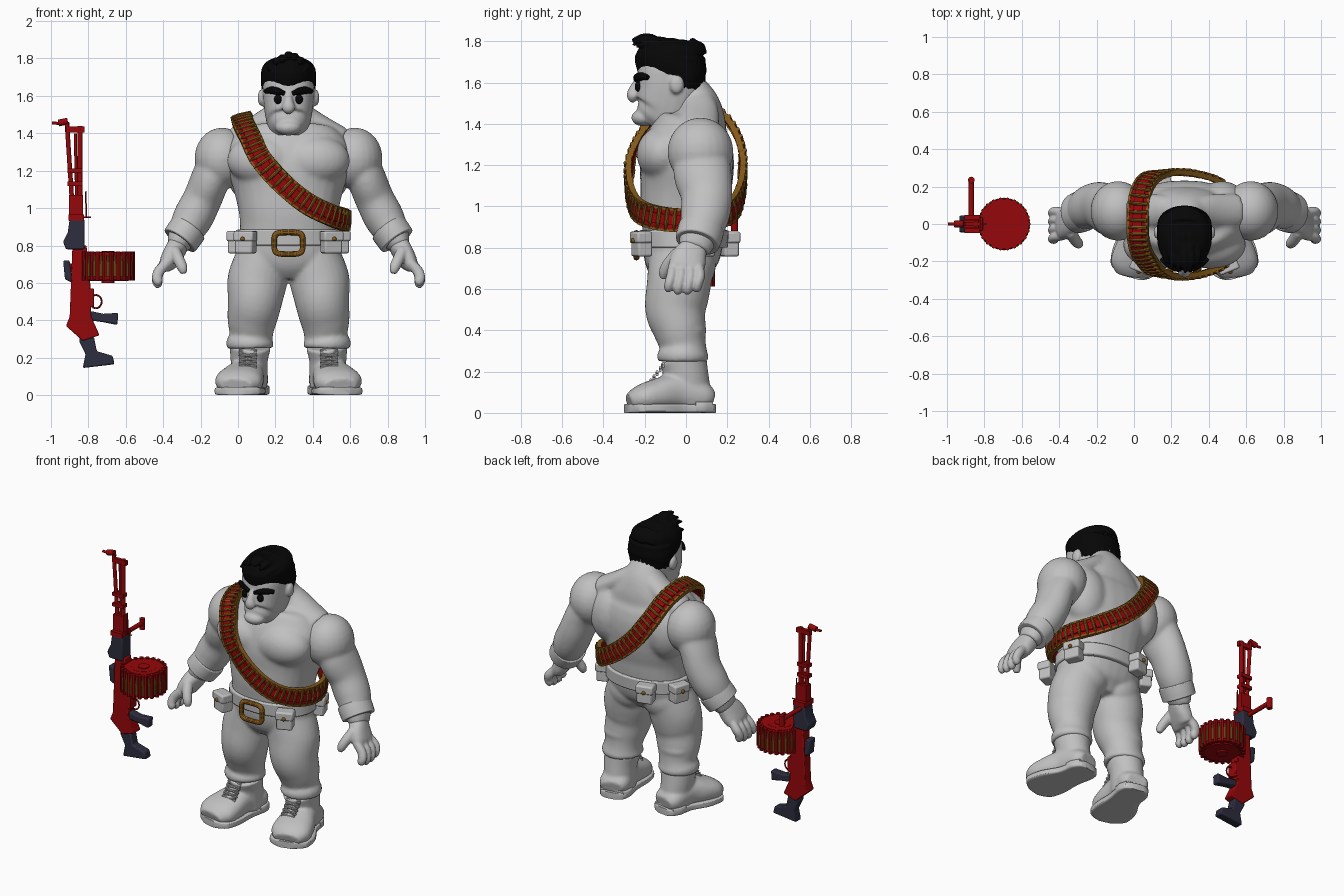
import bpy, bmesh, math, random
from mathutils import Vector, Matrix

cube = bpy.data.objects.get("Cube")
if cube:
    bpy.data.objects.remove(cube)
random.seed(4)
CX = 0.27  # centre line of the figure


def material(name, r, g, b):
    m = bpy.data.materials.new(name)
    m.use_nodes = True
    m.diffuse_color = (r, g, b, 1)
    m.node_tree.nodes["Principled BSDF"].inputs["Base Color"].default_value = (r, g, b, 1)
    return m


CLAY = material("pale clay", .53, .53, .53)
BLACK = material("hair black", .002, .002, .002)
RED = material("deep red", .3, .002, .003)
GOLD = material("old brass", .23, .1, .01)
SLATE = material("slate grip", .026, .026, .05)


def finish(name, bm, mat, x=CX, mirror=False, voxel=0, bevel=0, relax=4):
    """Turn a bmesh into a named object with its modifiers."""
    bmesh.ops.recalc_face_normals(bm, faces=bm.faces)
    me = bpy.data.meshes.new(name)
    bm.to_mesh(me)
    bm.free()
    me.materials.append(mat)
    me.polygons.foreach_set("use_smooth", [True] * len(me.polygons))
    me.set_sharp_from_angle(angle=math.radians(35))
    ob = bpy.data.objects.new(name, me)
    ob.location.x = x
    bpy.context.scene.collection.objects.link(ob)
    if mirror:
        ob.modifiers.new("Mirror", 'MIRROR').use_mirror_merge = False
    if voxel:
        r = ob.modifiers.new("Remesh", 'REMESH')
        r.mode, r.voxel_size, r.use_smooth_shade = 'VOXEL', voxel, True
        s = ob.modifiers.new("Smooth", 'SMOOTH')
        s.factor, s.iterations = .5, relax
    if bevel:
        b = ob.modifiers.new("Bevel", 'BEVEL')
        b.width, b.segments, b.limit_method = bevel, 2, 'ANGLE'


def spline(pts, steps=5, closed=False):
    """Catmull-Rom through vectors of any length."""
    P, n, out = [Vector(p) for p in pts], len(pts), []
    for i in range(n if closed else n - 1):
        k = [(i + j) % n if closed else min(max(i + j, 0), n - 1) for j in (-1, 0, 1, 2)]
        a, b, c, d = (P[j] for j in k)
        for s in range(steps):
            t = s / steps
            out.append((b * 2 + (c - a) * t + (a * 2 - b * 5 + c * 4 - d) * t * t
                        + (b * 3 - a - c * 3 + d) * t ** 3) / 2)
    return out if closed else out + [P[-1]]


def tube(bm, pts, power=2, sides=28):
    """Loft of rings (x, y, z, half width, half depth) along a path."""
    rows, prev = spline(pts), None
    pos = [Vector(r[:3]) for r in rows]
    for i, row in enumerate(rows):
        t = (pos[min(i + 1, len(pos) - 1)] - pos[max(i - 1, 0)]).normalized()
        u = (Vector((1, 0, 0)) - t * t.x).normalized()
        v = t.cross(u)
        ring = []
        for k in range(sides):
            c, s = math.cos(math.tau * k / sides), math.sin(math.tau * k / sides)
            c = math.copysign(abs(c) ** (2 / power), c) * row[3]
            s = math.copysign(abs(s) ** (2 / power), s) * row[4]
            ring.append(bm.verts.new(pos[i] + u * c + v * s))
        if prev:
            for k in range(sides):
                j = (k + 1) % sides
                bm.faces.new((prev[k], prev[j], ring[j], ring[k]))
        else:
            bm.faces.new(ring[::-1])
        prev = ring
    bm.faces.new(prev)


def ball(bm, c, r):
    bmesh.ops.create_uvsphere(bm, u_segments=24, v_segments=14, radius=1,
                              matrix=Matrix.Translation(c) @ Matrix.Diagonal((*r, 1)))


def rod(bm, a, b, r, r2=None, sides=14):
    a, b = Vector(a), Vector(b)
    m = Matrix.Translation((a + b) / 2) @ (b - a).to_track_quat('Z', 'Y').to_matrix().to_4x4()
    bmesh.ops.create_cone(bm, cap_ends=True, segments=sides, radius1=r, radius2=r if r2 is None else r2,
                          depth=(b - a).length, matrix=m)


def block(bm, c, size, frame=Matrix()):
    bmesh.ops.create_cube(bm, size=1, matrix=Matrix.Translation(c) @ frame @ Matrix.Diagonal((*size, 1)))


# Torso with chest, back, shoulders slope and neck
bm = bmesh.new()
tube(bm, [(0, -.01, .8, .265, .19), (0, -.01, .92, .26, .205), (0, -.01, 1, .27, .212), (0, 0, 1.1, .295, .222),
          (0, .005, 1.2, .325, .228), (0, .015, 1.3, .335, .215), (0, .03, 1.38, .29, .185),
          (0, .045, 1.44, .21, .145), (0, .035, 1.5, .13, .12), (0, -.02, 1.58, .1, .105)], 2.3)
ball(bm, (.14, -.11, 1.255), (.19, .13, .135))
ball(bm, (.2, .1, 1.22), (.14, .13, .19))
tube(bm, [(.06, .06, 1.5, .07, .085), (.16, .07, 1.445, .06, .09), (.29, .07, 1.37, .06, .09)])
finish("torso", bm, CLAY, mirror=True, voxel=.012, relax=10)

# Arms
bm = bmesh.new()
ball(bm, (.355, .07, 1.265), (.148, .16, .165))
tube(bm, [(.35, .07, 1.3, .11, .13), (.415, .08, 1.16, .105, .14), (.46, .1, 1.05, .104, .125),
          (.51, .09, .95, .107, .118), (.555, .065, .87, .09, .1), (.6, .04, .79, .055, .075)])
ball(bm, (.41, .03, 1.15), (.085, .075, .1))
finish("arms", bm, CLAY, mirror=True, voxel=.011)

# Wrist bands
bm = bmesh.new()
tube(bm, [(.532, .075, .895, .102, .112), (.557, .065, .86, .102, .112), (.582, .055, .825, .1, .108)])
finish("wrist_bands", bm, CLAY, mirror=True, bevel=.008)

# Hands
bm = bmesh.new()
tube(bm, [(.59, .04, .8, .055, .065), (.62, .015, .75, .052, .085), (.65, 0, .7, .044, .085), (.667, 0, .675, .027, .07)], 2.4)
for i in range(4):
    y, drop = .068 - .046 * i, .012 * (i in (1, 2))
    tube(bm, [(.65, y * .9, .71, .026, .024), (.69, y, .665, .029, .025),
              (.703, y - .01, .63 - drop, .028, .024), (.695, y - .015, .605 - drop, .026, .022),
              (.685, y - .016, .592 - drop, .014, .013)], sides=14)
tube(bm, [(.61, -.04, .77, .034, .034), (.585, -.085, .72, .031, .03), (.567, -.105, .68, .028, .027),
          (.56, -.11, .65, .016, .016)], sides=14)
finish("hands", bm, CLAY, mirror=True, voxel=.007, relax=3)

# Trousers
bm = bmesh.new()
tube(bm, [(0, -.01, .87, .265, .195), (0, -.02, .78, .275, .19), (0, -.025, .7, .25, .165), (0, -.02, .63, .12, .11)], 2.2)
tube(bm, [(.13, -.02, .76, .14, .16), (.165, -.035, .62, .16, .155), (.18, -.05, .5, .145, .148),
          (.195, -.03, .4, .132, .128), (.2, -.015, .32, .116, .112), (.205, -.015, .275, .128, .126),
          (.205, -.015, .25, .118, .118)])
ball(bm, (.12, .055, .72), (.125, .09, .12))
ball(bm, (.2, -.08, .46), (.1, .09, .07))
ball(bm, (.2, .01, .4), (.11, .09, .05))
finish("trousers", bm, CLAY, mirror=True, voxel=.011)

# Boots, soles and laces
bm = bmesh.new()
tube(bm, [(.205, -.015, .262, .112, .115), (.21, 0, .19, .1, .108), (.207, .01, .1, .095, .11), (.207, .015, .04, .095, .11)])
tube(bm, [(.19, .125, .07, .07, .04), (.2, .08, .08, .095, .07), (.225, -.04, .1, .1, .09),
          (.25, -.14, .085, .122, .08), (.27, -.22, .067, .125, .067), (.28, -.275, .05, .085, .042)], 2.3)
finish("boots", bm, CLAY, mirror=True, voxel=.01)
bm = bmesh.new()
tube(bm, [(.19, .138, .022, .04, .022), (.193, .12, .022, .078, .022), (.2, .07, .022, .098, .022),
          (.22, -.03, .022, .1, .022), (.25, -.14, .022, .13, .022), (.27, -.23, .022, .128, .022),
          (.278, -.265, .022, .1, .022), (.284, -.288, .022, .05, .022)], 6)
tube(bm, [(.193, .12, .028, .08, .028), (.2, .075, .028, .1, .028), (.208, .03, .028, .1, .028)], 6)
finish("soles", bm, CLAY, mirror=True, bevel=.004)
bm = bmesh.new()
for i in range(5):
    y, z = -.11 - .015 * i, .24 - .02 * i
    rod(bm, (.17, y, z), (.265, y, z - .015), .007, sides=8)
    rod(bm, (.17, y, z - .015), (.265, y, z), .007, sides=8)
finish("laces", bm, CLAY, mirror=True)

# Head with jaw, nose and ears
bm = bmesh.new()
tube(bm, [(0, -.17, 1.392, .055, .065), (0, -.15, 1.42, .095, .11), (0, -.115, 1.46, .116, .14),
          (0, -.09, 1.53, .13, .155), (0, -.075, 1.6, .137, .163), (0, -.07, 1.68, .135, .16),
          (0, -.07, 1.75, .11, .13), (0, -.07, 1.78, .05, .06)], 2.5)
tube(bm, [(0, -.22, 1.62, .02, .02), (0, -.245, 1.57, .026, .03), (0, -.255, 1.535, .036, .032), (0, -.24, 1.515, .02, .02)])
ball(bm, (0, -.205, 1.43), (.07, .06, .042))
ball(bm, (.145, -.045, 1.59), (.02, .035, .045))
tube(bm, [(0, .05, 1.42, .115, .13), (0, -.015, 1.52, .105, .12), (0, -.045, 1.6, .09, .11)])
finish("head", bm, CLAY, mirror=True, voxel=.008)

# Eyes and brows
bm = bmesh.new()
ball(bm, (.056, -.23, 1.582), (.021, .018, .026))
finish("eyes", bm, BLACK, mirror=True)
bm = bmesh.new()
tube(bm, [(.02, -.238, 1.612, .012, .016), (.05, -.234, 1.622, .015, .022), (.09, -.216, 1.63, .015, .02),
          (.125, -.185, 1.625, .011, .012)], sides=12)
finish("eyebrows", bm, BLACK, mirror=True)

# Hair: cap, sideburns and swept tufts
bm = bmesh.new()
tube(bm, [(0, .045, 1.545, .09, .05), (0, .012, 1.6, .135, .09), (0, -.012, 1.66, .147, .117),
          (0, -.066, 1.695, .147, .168), (0, -.075, 1.75, .142, .172), (0, -.08, 1.79, .105, .14),
          (0, -.08, 1.81, .05, .08)])
for s in (1, -1):
    ball(bm, (.132 * s, -.035, 1.625), (.014, .03, .06))
for row in range(4):
    for i in range(7):
        x = (i - 3) * .034
        y = -.165 + .06 * row + x * x * (5 - 4 * row)
        lift = 1.795 - x * x * 5 - .008 * row + random.uniform(-.008, .01)
        tube(bm, [(x, y + .07, lift - .03, .022, .022), (x, y, lift + .01, .022, .022),
                  (x * .95, y - .05, lift + .015, .02, .018),
                  (x * .95 + random.uniform(-.01, .01), y - .1, lift, .006, .006)], sides=8)
for i in range(16):
    a = math.pi * i / 15
    x, y = .135 * math.cos(a), -.02 + .1 * math.sin(a)
    rod(bm, (x * .95, y, 1.72), (x * .98, y + .012, 1.575 + random.uniform(-.015, .015)), .018, .004, 8)
finish("hair", bm, BLACK, voxel=.007, relax=1)

# Belt, buckle and pouches
bm = bmesh.new()
tube(bm, [(0, -.01, .8, .287, .213), (0, -.01, .885, .28, .217)], 2.2, 48)
finish("belt", bm, CLAY, bevel=.008)
bm = bmesh.new()
loop = []
for k in range(32):
    c, s = math.cos(math.tau * k / 32), math.sin(math.tau * k / 32)
    loop.append((math.copysign(abs(c) ** .45, c) * .076, -.24, .812 + math.copysign(abs(s) ** .45, s) * .058))
for a, b in zip(loop, loop[1:] + loop[:1]):
    rod(bm, a, b, .015, sides=10)
    ball(bm, a, (.015, .015, .015))
finish("buckle", bm, GOLD)
pouches, studs = bmesh.new(), bmesh.new()
sides = [(s * x, y, 90 + s * (a - 90)) for s in (1, -1) for x, y, a in ((.225, -.205, -68), (.265, .08, 20))]
for x, y, deg in sides + [(-.12, .2, 105)]:
    frame = Matrix.Rotation(math.radians(deg), 4, 'Z')
    out, p = frame @ Vector((1, 0, 0)), Vector((x, y, .815))
    block(pouches, p + out * .01, (.075, .1, .115), frame)
    block(pouches, p + out * .014 + Vector((0, 0, .035)), (.08, .112, .055), frame)
    ball(studs, p + out * .054 + Vector((0, 0, .02)), (.012, .012, .012))
finish("pouches", pouches, CLAY, bevel=.01)
finish("pouch_studs", studs, GOLD)

# Bandolier: links, brass rims and rounds along a closed loop
path = spline([(-.25, 0, 1.485), (-.24, -.12, 1.45), (-.2, -.2, 1.37), (-.145, -.255, 1.26), (-.03, -.275, 1.13),
               (.1, -.26, 1.025), (.22, -.205, .965), (.3, -.07, .935), (.3, .08, .94), (.2, .215, .975),
               (.05, .265, 1.07), (-.08, .27, 1.19), (-.18, .25, 1.33), (-.235, .16, 1.45)], 4, True)
links, rims, rounds = bmesh.new(), bmesh.new(), bmesh.new()
for i, p in enumerate(path):
    step = path[(i + 1) % len(path)] - path[i - 1]
    t, length = step.normalized(), step.length / 2
    n = Vector((p.x * .5, p.y, max(0, p.z - 1.2) * 2))
    n = (n - t * n.dot(t)).normalized()
    w = t.cross(n)
    frame = Matrix((t, w, n)).transposed().to_4x4()
    block(links, p, (length * 1.1, .1, .016), frame)
    block(links, p + n * .008, (length * .6, .05, .022), frame)
    for s in (1, -1):
        block(rims, p + w * .052 * s, (length * 1.2, .012, .028), frame)
    q = p + t * length / 2 + n * .015
    rod(rounds, q - w * .053, q + w * .015, .01, sides=8)
    rod(rounds, q + w * .015, q + w * .053, .01, .004, 8)
finish("bandolier_links", links, RED)
finish("bandolier_rims", rims, GOLD)
finish("bandolier_rounds", rounds, GOLD)


def prism(bm, outline, half):
    """Side profile in x and z, extruded to both sides in y."""
    f = bm.faces.new([bm.verts.new((x, -half, z)) for x, z in outline])
    new = bmesh.ops.extrude_face_region(bm, geom=[f])["geom"]
    bmesh.ops.translate(bm, vec=(0, half * 2, 0), verts=[v for v in new if isinstance(v, bmesh.types.BMVert)])


# Gun: barrels, sights and crank
bm = bmesh.new()
rod(bm, (-.915, 0, 1.46), (-.88, 0, .92), .012)
rod(bm, (-.845, 0, 1.44), (-.845, 0, .92), .014)
rod(bm, (-.87, 0, 1.4), (-.86, 0, .92), .008)
rod(bm, (-.995, 0, 1.455), (-.9, 0, 1.45), .008)
rod(bm, (-.96, 0, 1.455), (-.91, 0, 1.465), .018)
block(bm, (-.87, 0, 1.42), (.1, .024, .03))
for z in (1.2, 1.13):
    block(bm, (-.872, 0, z), (.08, .045, .022))
block(bm, (-.865, 0, 1), (.075, .05, .14))
block(bm, (-.865, 0, .95), (.085, .095, .03))
rod(bm, (-.81, 0, .95), (-.815, 0, 1.09), .004)
rod(bm, (-.85, 0, .95), (-.785, 0, .95), .004)
rod(bm, (-.87, .03, .92), (-.87, .24, .92), .014)
rod(bm, (-.87, .235, .95), (-.87, .235, .88), .018)
finish("gun_barrels", bm, RED, 0)

# Gun: receiver and trigger guard
bm = bmesh.new()
prism(bm, [(-.885, .8), (-.81, .8), (-.79, .6), (-.785, .42), (-.74, .32), (-.83, .29), (-.92, .37), (-.9, .42)], .035)
block(bm, (-.9, 0, .68), (.05, .05, .05))
block(bm, (-.81, 0, .52), (.08, .07, .1))
finish("gun_receiver", bm, RED, 0, bevel=.006)
bm = bmesh.new()
for k in range(12):
    a, b = (Vector((-.76 + .032 * math.cos(j * math.tau / 12), 0, .5 + .036 * math.sin(j * math.tau / 12))) for j in (k, k + 1))
    rod(bm, a, b, .005, sides=6)
finish("trigger_guard", bm, RED, 0)

# Gun: slate furniture
bm = bmesh.new()
prism(bm, [(-.9, .94), (-.82, .94), (-.82, .78), (-.92, .78), (-.935, .82), (-.91, .87)], .045)
prism(bm, [(-.935, .72), (-.9, .72), (-.885, .6), (-.925, .62)], .03)
finish("handguard", bm, SLATE, 0, bevel=.008)
bm = bmesh.new()
prism(bm, [(-.79, .45), (-.72, .435), (-.64, .44), (-.645, .375), (-.72, .39), (-.79, .4)], .025)
finish("pistol_grip", bm, SLATE, 0, bevel=.008)
bm = bmesh.new()
prism(bm, [(-.84, .33), (-.77, .31), (-.755, .235), (-.67, .21), (-.66, .165), (-.83, .145), (-.815, .22), (-.85, .29)], .03)
finish("stock", bm, SLATE, 0, bevel=.008)

# Gun: drum magazine with rounds around its wall
bm, rounds, up = bmesh.new(), bmesh.new(), Vector((0, 0, 1))
hub = Vector((-.695, 0, 0))
for low, high, r in ((.63, .75, .128), (.618, .632, .134), (.748, .762, .134), (.6, .77, .035)):
    rod(bm, hub + up * low, hub + up * high, r, sides=48)
for r in (.075, .11):
    rod(bm, hub + up * .61, hub + up * (.768 - r * .03), r, sides=40)
for k in range(44):
    a = math.tau * k / 44
    p = hub + Vector((math.cos(a), math.sin(a), 0)) * .13
    if k % 2:
        rod(rounds, p + up * .634, p + up * .7, .011, sides=8)
        rod(rounds, p + up * .7, p + up * .746, .011, .004, 8)
    else:
        rod(bm, p + up * .612, p + up * .768, .013, sides=8)
finish("drum", bm, RED, 0)
finish("drum_rounds", rounds, GOLD, 0)
